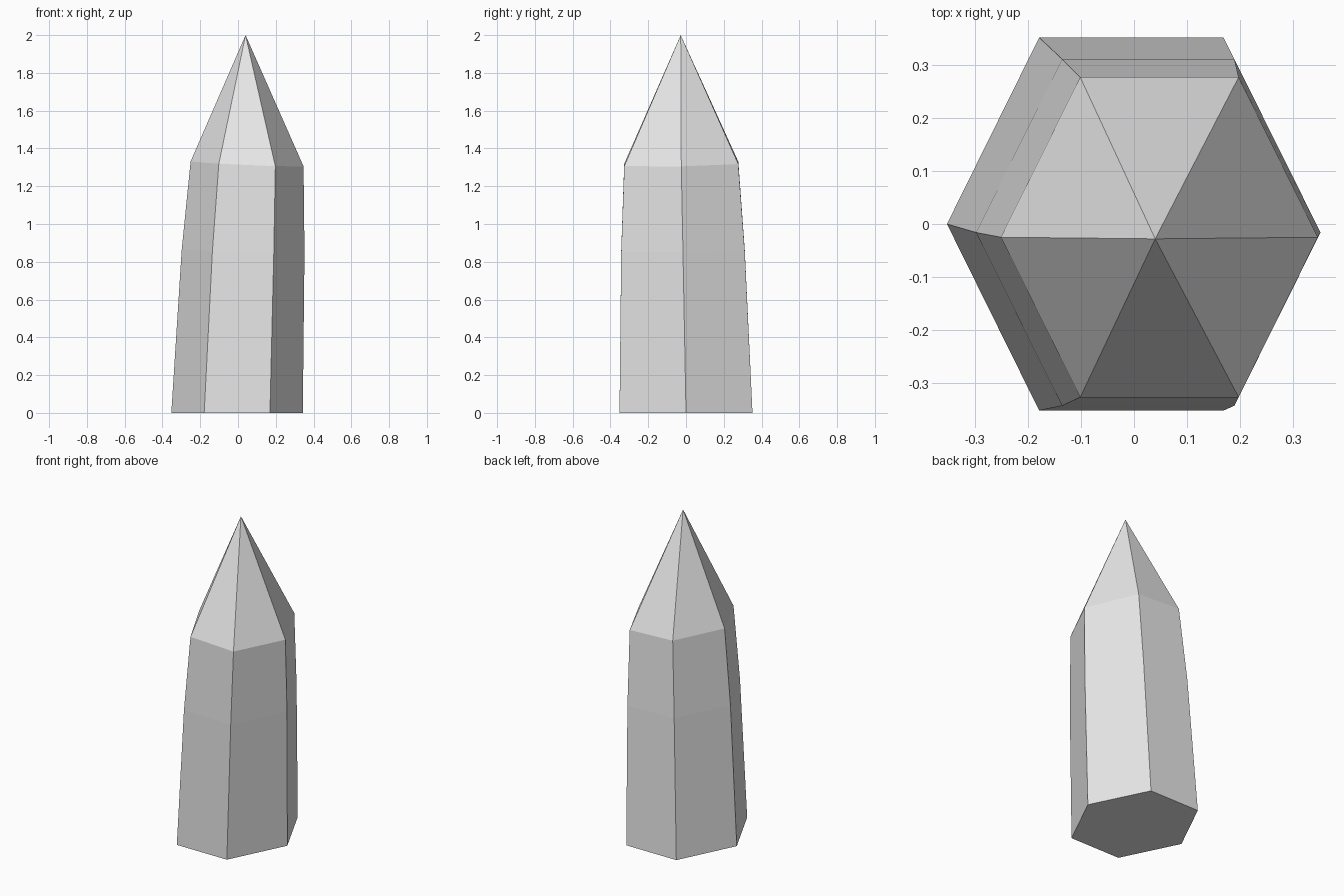
import bpy
import bmesh
from math import cos, sin, pi, sqrt

default_cube = bpy.data.objects.get("Cube")
if default_cube:
    bpy.data.objects.remove(default_cube, do_unlink=True)

# One grey stone material
stone = bpy.data.materials.new("grey_stone")
stone.use_nodes = True
grey = (0.8, 0.8, 0.8, 1)
stone.diffuse_color = grey
stone.node_tree.nodes["Principled BSDF"].inputs["Base Color"].default_value = grey

bm = bmesh.new()


def hex_ring(cx, cy, cz, rx, ry, tilt_x=0, tilt_y=0):
    """Six corners; ry is the half width across the flats, tilts slope the ring."""
    ring = []
    for i in range(6):
        dx = rx * cos(i * pi / 3)
        dy = ry * sin(i * pi / 3) * 2 / sqrt(3)
        ring.append(bm.verts.new((cx + dx, cy + dy, cz + tilt_x * dx + tilt_y * dy)))
    return ring


# Base, slightly leaning waist, tilted shoulder
rings = [
    hex_ring(-0.005, 0, 0, 0.348, 0.352),
    hex_ring(0.027, -0.016, 0.857, 0.325, 0.327, -0.02, 0.01),
    hex_ring(0.048, -0.025, 1.318, 0.299, 0.302, -0.043, 0.018),
]
apex = bm.verts.new((0.04, -0.028, 2))

# Shaft sides, pointed tip and flat underside
for low, high in zip(rings, rings[1:]):
    for i in range(6):
        j = (i + 1) % 6
        bm.faces.new((low[i], low[j], high[j], high[i]))
for i in range(6):
    bm.faces.new((rings[-1][i], rings[-1][(i + 1) % 6], apex))
bm.faces.new(rings[0][::-1])
bmesh.ops.recalc_face_normals(bm, faces=bm.faces)

mesh = bpy.data.meshes.new("crystal")
bm.to_mesh(mesh)
bm.free()
mesh.materials.append(stone)
bpy.context.collection.objects.link(bpy.data.objects.new("crystal", mesh))
